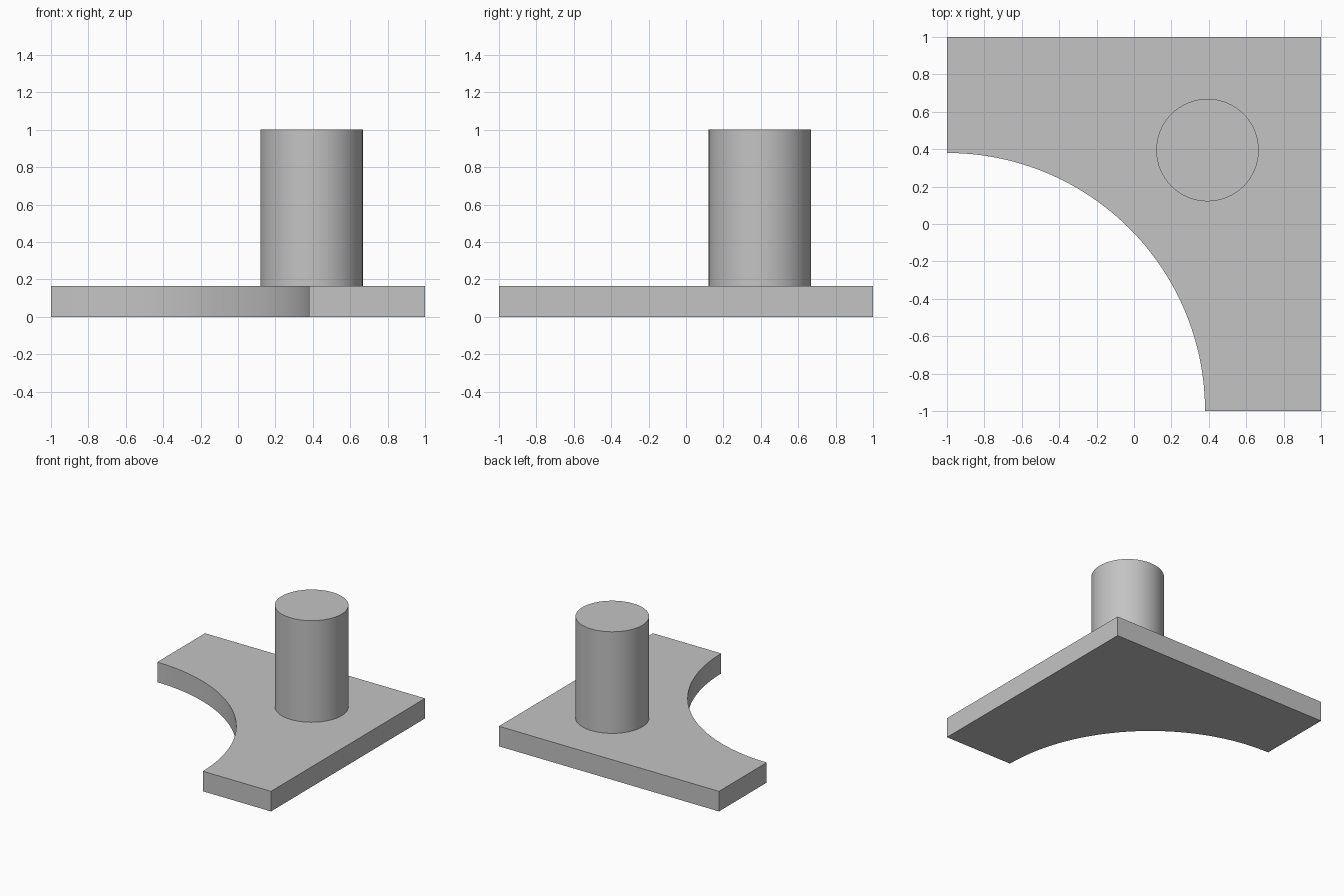
import bpy
import bmesh
from math import cos, sin, pi, radians
from mathutils import Vector

cube = bpy.data.objects.get("Cube")
if cube:
    bpy.data.objects.remove(cube, do_unlink=True)

PLATE_TOP = 0.165
POST_TOP = 1.0
CUT_RADIUS = 1.38
POST_RADIUS = 0.274
POST_CENTRE = (0.393, 0.395)

grey = bpy.data.materials.new("plain grey")
grey.use_nodes = True
colour = (0.55, 0.55, 0.55, 1)
grey.diffuse_color = colour
grey.node_tree.nodes["Principled BSDF"].inputs["Base Color"].default_value = colour


def arc(centre, radius, start, sweep, steps):
    """Points along a circular arc, both ends included."""
    return [(centre[0] + radius * cos(start + sweep * i / steps),
             centre[1] + radius * sin(start + sweep * i / steps))
            for i in range(steps + 1)]


def extruded(name, outline, bottom, top):
    """Solid made by raising a flat outline."""
    bm = bmesh.new()
    base = bm.faces.new([bm.verts.new((x, y, bottom)) for x, y in outline])
    raised = bmesh.ops.extrude_face_region(bm, geom=[base], use_keep_orig=True)
    verts = [g for g in raised["geom"] if isinstance(g, bmesh.types.BMVert)]
    bmesh.ops.translate(bm, verts=verts, vec=Vector((0, 0, top - bottom)))
    bmesh.ops.recalc_face_normals(bm, faces=bm.faces)
    mesh = bpy.data.meshes.new(name)
    bm.to_mesh(mesh)
    bm.free()
    mesh.materials.append(grey)
    obj = bpy.data.objects.new(name, mesh)
    bpy.context.collection.objects.link(obj)
    bpy.ops.object.select_all(action="DESELECT")
    obj.select_set(True)
    bpy.context.view_layer.objects.active = obj
    bpy.ops.object.shade_smooth_by_angle(angle=radians(30))
    return obj


# Square plate with a quarter circle cut from its front right corner
curve = arc((-1, -1), CUT_RADIUS, 0, pi / 2, 48)
extruded("base_plate", curve + [(-1, 1), (1, 1), (1, -1)], 0, PLATE_TOP)

# Round post standing on the plate
circle = arc(POST_CENTRE, POST_RADIUS, 0, 2 * pi, 64)[:-1]
extruded("round_post", circle, PLATE_TOP, POST_TOP)
